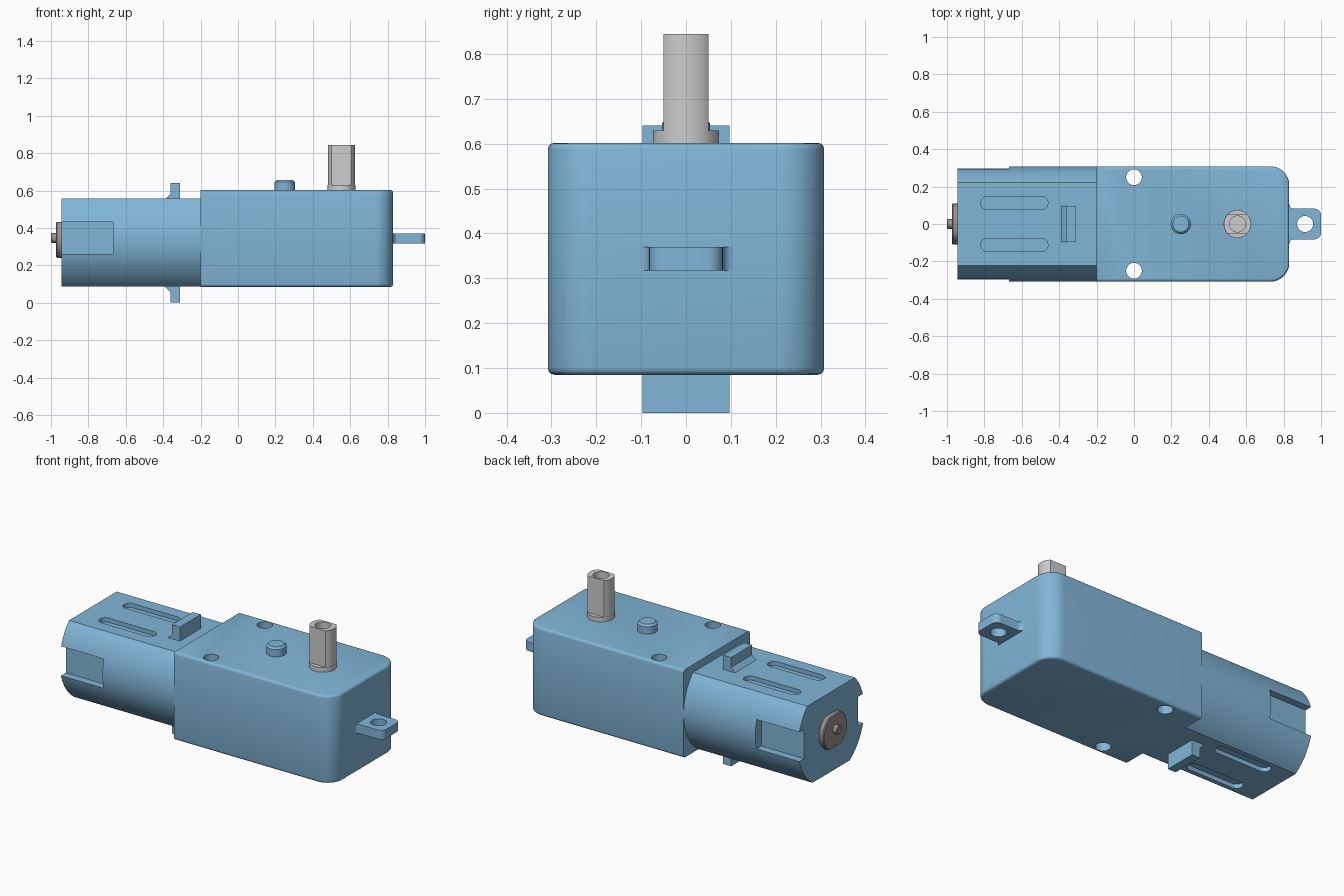
import bpy, bmesh
from math import sin, cos, asin, pi, radians

if "Cube" in bpy.data.objects:
    bpy.data.objects.remove(bpy.data.objects["Cube"])


def material(name, rgb):
    m = bpy.data.materials.new(name)
    m.use_nodes = True
    m.diffuse_color = (*rgb, 1)
    m.node_tree.nodes["Principled BSDF"].inputs["Base Color"].default_value = (*rgb, 1)
    return m


BLUE = material("light blue plastic", (0.22, 0.47, 0.69))
GREY = material("light grey shaft", (0.61, 0.61, 0.61))
DARK = material("warm grey metal", (0.33, 0.29, 0.28))
AXIS_Z = 0.343


def arc(cx, cy, r, a0, a1, n=12):
    return [(cx + r * cos(a0 + (a1 - a0) * i / n), cy + r * sin(a0 + (a1 - a0) * i / n))
            for i in range(n + 1)]


def circle(cx, cy, r, n=40):
    return arc(cx, cy, r, 0, 2 * pi, n)[:-1]


def clipped_circle(cx, cy, r, low, high, n=24):
    """Circle cut flat at two heights relative to its centre."""
    a, b = asin(low / r), asin(high / r)
    return arc(cx, cy, r, a, b, n) + arc(cx, cy, r, pi - b, pi - a, n)


def extrude(name, outline, start, end, axis, mat=BLUE, bevel=0.0, segments=3, pick=None):
    """Prism from a 2D outline along an axis, with optional bevelled cap edges."""
    def place(u, v, t):
        return {"x": (t, u, v), "y": (u, t, v), "z": (u, v, t)}[axis]
    bm = bmesh.new()
    rings = [[bm.verts.new(place(u, v, t)) for u, v in outline] for t in (start, end)]
    caps = [bm.faces.new(ring) for ring in rings]
    n = len(outline)
    for i in range(n):
        j = (i + 1) % n
        bm.faces.new((rings[0][i], rings[0][j], rings[1][j], rings[1][i]))
    bmesh.ops.recalc_face_normals(bm, faces=bm.faces)
    if bevel:
        edges = [e for c in caps for e in c.edges if pick is None or pick(e)]
        bmesh.ops.bevel(bm, geom=edges, offset=bevel, segments=segments,
                        profile=0.5, affect="EDGES")
    mesh = bpy.data.meshes.new(name)
    bm.to_mesh(mesh)
    bm.free()
    mesh.materials.append(mat)
    ob = bpy.data.objects.new(name, mesh)
    bpy.context.collection.objects.link(ob)
    return ob


def activate(ob):
    bpy.ops.object.select_all(action="DESELECT")
    ob.select_set(True)
    bpy.context.view_layer.objects.active = ob


def cut(ob, cutters):
    """Subtract the cutters and remove them."""
    for c in cutters:
        activate(ob)
        mod = ob.modifiers.new("cut", "BOOLEAN")
        mod.operation, mod.solver, mod.object = "DIFFERENCE", "EXACT", c
        bpy.ops.object.modifier_apply(modifier=mod.name)
        bpy.data.objects.remove(c)


def box(name, x, y, z):
    return extrude(name, [(x[0], y[0]), (x[1], y[0]), (x[1], y[1]), (x[0], y[1])], *z, "z")


# Gearbox housing: two rounded corners, soft rims, two through holes
x0, x1, half, r = -0.2, 0.83, 0.308, 0.1
outline = ([(x0, -half)] + arc(x1 - r, r - half, r, -pi / 2, 0)
           + arc(x1 - r, half - r, r, 0, pi / 2) + [(x0, half)])
gearbox = extrude("gearbox_housing", outline, 0.085, 0.602, "z", bevel=0.015,
                  pick=lambda e: max(v.co.x for v in e.verts) > x0 + 0.01)
cut(gearbox, [extrude("screw_hole", circle(0, s * 0.25, 0.042), 0, 0.7, "z") for s in (-1, 1)])

# Motor can: round body with flat top and bottom, side notches and shallow slots
bottom, top = 0.088, 0.557
motor = extrude("motor_can", clipped_circle(0, AXIS_Z, 0.308, bottom - AXIS_Z, top - AXIS_Z),
                -0.945, -0.195, "x")
cutters = []
for s in (-1, 1):
    cutters.append(box("notch", (-1, -0.667), sorted((s * 0.252, s * 0.4)), (0.26, 0.432)))
    slot = arc(-0.785, s * 0.112, 0.035, pi / 2, 3 * pi / 2) + arc(-0.495, s * 0.112, 0.035, -pi / 2, pi / 2)
    for z in (top, bottom):
        cutters.append(extrude("slot", slot, z - 0.025, z + 0.025, "z"))
cut(motor, cutters)

# Strap hooks above and below the motor
middle = (top + bottom) / 2
for name, s in (("upper_hook", 1), ("lower_hook", -1)):
    profile = [(-0.31, 0.22), (-0.31, 0.32), (-0.362, 0.32), (-0.362, 0.262),
               (-0.393, 0.232), (-0.393, 0.22)]
    extrude(name, [(x, 0.32 + s * h) for x, h in profile], -0.097, 0.097, "y")

# Mounting tab with flared root and a hole
tab_half, c = 0.082, 0.035
right = arc(0.855, -tab_half - 0.025, 0.025, pi, pi / 2, 6) + arc(1 - c, c - tab_half, c, -pi / 2, 0, 8)
tab = extrude("mounting_tab", [(0.82, -0.107)] + right + [(x, -y) for x, y in reversed(right)]
              + [(0.82, 0.107)], 0.317, 0.37, "z")
cut(tab, [extrude("tab_hole", circle(0.915, 0, 0.043), 0.2, 0.5, "z")])

# Locating peg
peg = extrude("locating_peg", circle(0.25, 0, 0.054), 0.58, 0.656, "z", bevel=0.011, segments=1)

# Output shaft: round collar, double flat, blind bore
collar = extrude("shaft_collar", circle(0.553, 0, 0.074), 0.58, 0.629, "z", GREY)
flat = [(0.553 + u, v) for u, v in clipped_circle(0, 0, 0.073, -0.05, 0.05)]
shaft = extrude("output_shaft", flat, 0.62, 0.844, "z", GREY)
cut(shaft, [extrude("bore", circle(0.553, 0, 0.043), 0.66, 0.9, "z", GREY)])

# Motor end bushing and axle tip
bushing = extrude("end_bushing", clipped_circle(0, 0.336, 0.11, -0.096, 0.096),
                  -0.973, -0.935, "x", DARK, bevel=0.005, segments=1)
tip = extrude("axle_tip", circle(0, 0.346, 0.026, 24), -1.0, -0.96, "x", DARK,
              bevel=0.004, segments=1)

for ob in (gearbox, motor, tab, peg, collar, shaft, bushing, tip):
    activate(ob)
    bpy.ops.object.shade_smooth_by_angle(angle=radians(32))
